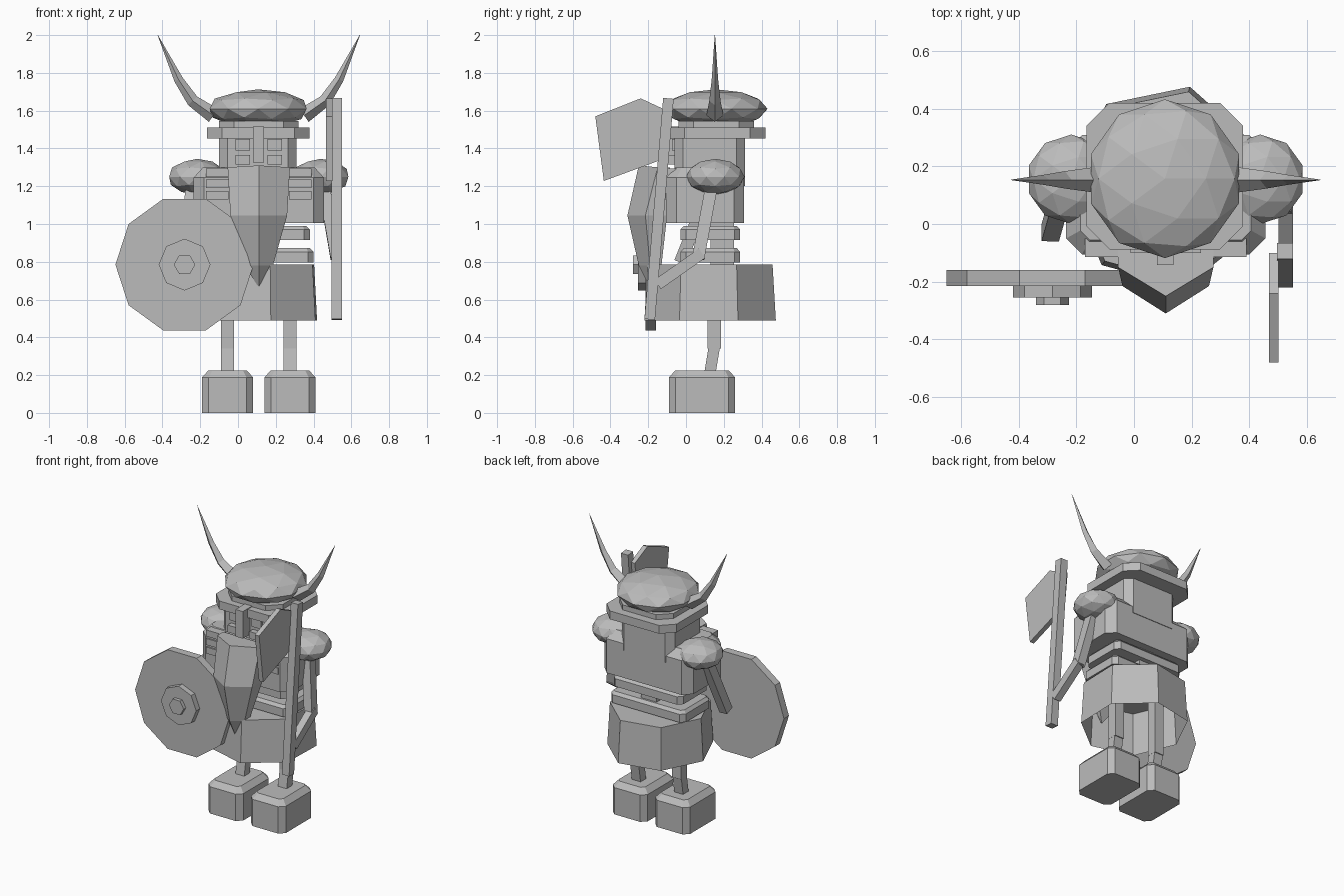
import bpy, bmesh, math
from mathutils import Vector

if "Cube" in bpy.data.objects:
    bpy.data.objects.remove(bpy.data.objects["Cube"])

CX = 0.11  # symmetry plane of the body

grey = bpy.data.materials.new("stone grey")
grey.diffuse_color = (0.5, 0.5, 0.5, 1)
grey.use_nodes = True
grey.node_tree.nodes["Principled BSDF"].inputs["Base Color"].default_value = grey.diffuse_color


def finish(name, bm):
    bmesh.ops.recalc_face_normals(bm, faces=bm.faces)
    me = bpy.data.meshes.new(name)
    bm.to_mesh(me)
    bm.free()
    me.materials.append(grey)
    ob = bpy.data.objects.new(name, me)
    bpy.context.collection.objects.link(ob)
    return ob


def loft(name, rings, cap_start=True, cap_end=True):
    """Skin a list of equally long vertex rings."""
    bm = bmesh.new()
    vr = [[bm.verts.new(p) for p in r] for r in rings]
    n = len(vr[0])
    for a, b in zip(vr, vr[1:]):
        for i in range(n):
            j = (i + 1) % n
            bm.faces.new((a[i], a[j], b[j], b[i]))
    if cap_start:
        bm.faces.new(vr[0])
    if cap_end:
        bm.faces.new(vr[-1])
    bmesh.ops.remove_doubles(bm, verts=bm.verts, dist=1e-5)
    return finish(name, bm)


def box(name, x0, x1, y0, y1, z0, z1):
    return loft(name, [[(x0, y0, z), (x1, y0, z), (x1, y1, z), (x0, y1, z)] for z in (z0, z1)])


def chamfer_ring(x0, x1, y0, y1, z, c):
    return [(x0 + c, y0, z), (x1 - c, y0, z), (x1, y0 + c, z), (x1, y1 - c, z),
            (x1 - c, y1, z), (x0 + c, y1, z), (x0, y1 - c, z), (x0, y0 + c, z)]


def chamfer_box(name, x0, x1, y0, y1, z0, z1, c, top=0.0):
    """Box with cut vertical corners and an optional cut top edge."""
    rings = [chamfer_ring(x0, x1, y0, y1, z0, c), chamfer_ring(x0, x1, y0, y1, z1 - top, c)]
    if top:
        t = top * 0.9
        rings.append(chamfer_ring(x0 + t, x1 - t, y0 + t, y1 - t, z1, c * 0.6))
    return loft(name, rings)


def beam(name, p, q, w, d):
    p, q = Vector(p), Vector(q)
    ax = (q - p).normalized()
    v = ax.cross(Vector((1, 0, 0))).normalized() * d / 2
    u = v.cross(ax).normalized() * w / 2
    return loft(name, [[c + u + v, c - u + v, c - u - v, c + u - v] for c in (p, q)])


def disc(name, x, z, r, n, y0, y1):
    return loft(name, [[(x + r * math.cos(2 * math.pi * i / n), y, z + r * math.sin(2 * math.pi * i / n))
                        for i in range(n)] for y in (y0, y1)])


def ico(name, centre, radii):
    bm = bmesh.new()
    bmesh.ops.create_icosphere(bm, subdivisions=2, radius=1)
    for v in bm.verts:
        v.co = Vector(centre) + Vector([a * b for a, b in zip(v.co, radii)])
    return finish(name, bm)


# paired parts: s = +1 is the model's +x side, s = -1 its mirror
for s, side in ((1, "right"), (-1, "left")):
    def X(d):
        return CX + s * d

    def span(a, b):
        return sorted((X(a), X(b)))

    # boots and legs
    chamfer_box(side + "_boot", *span(0.03, 0.30), -0.09, 0.26, 0, 0.225, 0.035, 0.037)
    beam(side + "_shin", (X(0.165), 0.125, 0.2), (X(0.165), 0.15, 0.35), 0.068, 0.06)
    beam(side + "_thigh", (X(0.165), 0.15, 0.34), (X(0.165), 0.15, 0.78), 0.07, 0.07)

    # shoulder guards
    ico(side + "_shoulder", (X(0.327), 0.155, 1.25), (0.155, 0.155, 0.095))

    # chest strips
    for z in (1.13, 1.19, 1.25):
        box(side + "_chest_strip", *span(0.16, 0.28), -0.115, -0.05, z, z + 0.045)

    # eyes and cheeks
    box(side + "_eye", *span(0.047, 0.122), -0.075, -0.04, 1.39, 1.45)
    box(side + "_cheek", *span(0.047, 0.122), -0.10, -0.04, 1.315, 1.365)

    # horns, diamond section tapering to the tip
    path = [(0.24, 1.575, 0.042, 0.045), (0.35, 1.652, 0.033, 0.03),
            (0.425, 1.765, 0.024, 0.017), (0.535, 2.0, 0.001, 0.001)]
    rings = []
    for i, (d, z, r, ry) in enumerate(path):
        a, b = path[max(i - 1, 0)], path[min(i + 1, 3)]
        t = Vector((b[0] - a[0], b[1] - a[1])).normalized()
        nx, nz = -t.y * r, t.x * r
        rings.append([(X(d + nx), 0.153, z + nz), (X(d), 0.153 + ry, z),
                      (X(d - nx), 0.153, z - nz), (X(d), 0.153 - ry, z)])
    loft(side + "_horn", rings)

# skirt: tapered seven-sided shell, open below
rings = []
for z, k in ((0.49, 1.0), (0.785, 0.95)):
    rings.append([(0.108 + 0.34 * k * math.cos(a), 0.13 + 0.357 * k * math.sin(a), z)
                  for a in (math.radians(24 + i * 360 / 7) for i in range(7))])
loft("skirt", rings, cap_start=False)

# torso
box("spine", 0.05, 0.17, 0.13, 0.255, 0.77, 1.05)
chamfer_box("lower_belt", -0.18, 0.40, -0.03, 0.287, 0.795, 0.872, 0.03, 0.02)
chamfer_box("upper_belt", -0.16, 0.38, -0.03, 0.287, 0.915, 0.99, 0.03, 0.02)
chamfer_box("chest", -0.235, 0.455, -0.105, 0.308, 1.005, 1.30, 0.055, 0.055)

# head and helmet
chamfer_box("head", -0.10, 0.31, -0.06, 0.312, 1.2, 1.46, 0.045)
box("nose", 0.08, 0.137, -0.142, -0.04, 1.325, 1.515)
chamfer_box("helmet_brim", -0.165, 0.378, -0.088, 0.42, 1.452, 1.51, 0.08)
chamfer_box("helmet_band", -0.10, 0.32, -0.04, 0.36, 1.50, 1.545, 0.08)
ico("helmet_dome", (0.107, 0.157, 1.61), (0.27, 0.275, 0.103))

# beard: five-sided section swelling forward then closing to a point
# rows: height, half width, back, side and front depth
rows = [(1.30, 0.165, -0.085, -0.15, -0.25), (1.045, 0.15, -0.10, -0.215, -0.31),
        (0.78, 0.075, -0.13, -0.19, -0.25), (0.67, 0.004, -0.185, -0.19, -0.195)]
loft("beard", [[(CX - w, b, z), (CX + w, b, z), (CX + w, m, z), (CX, f, z + (0.01 if z > 1.2 else 0)),
                (CX - w, m, z)] for z, w, b, m, f in rows])

# arms
beam("right_upper_arm", (0.455, 0.135, 1.2), (0.52, 0.065, 0.82), 0.06, 0.065)
beam("right_forearm", (0.525, 0.085, 0.845), (0.525, -0.15, 0.68), 0.05, 0.06)
beam("left_upper_arm", (-0.245, 0.13, 1.2), (-0.29, -0.03, 0.80), 0.06, 0.065)

# shield with two stacked bosses
disc("shield", -0.283, 0.785, 0.366, 10, -0.215, -0.16)
disc("shield_boss", -0.283, 0.785, 0.137, 8, -0.255, -0.21)
disc("shield_stud", -0.283, 0.785, 0.057, 6, -0.28, -0.25)

# axe
beam("axe_handle", (0.523, -0.192, 0.495), (0.523, -0.093, 1.665), 0.055, 0.056)
blade = [(-0.10, 1.60), (-0.24, 1.665), (-0.48, 1.57), (-0.435, 1.228), (-0.13, 1.34)]
loft("axe_blade", [[(x, y, z) for y, z in blade] for x in (0.467, 0.50)])
